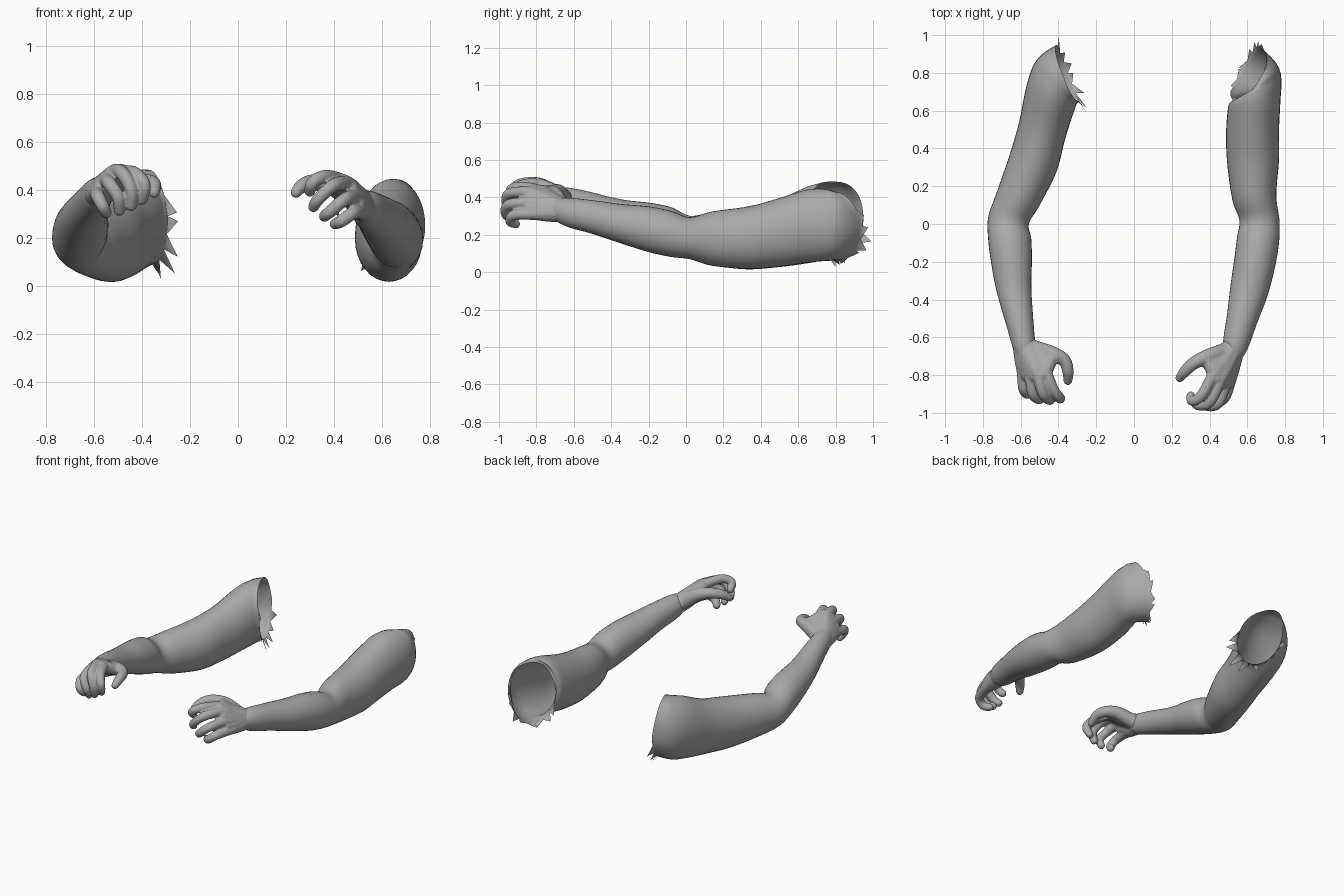
import bpy, bmesh, math, random
from mathutils import Vector

if "Cube" in bpy.data.objects:
    bpy.data.objects.remove(bpy.data.objects["Cube"])

random.seed(4)
skin = bpy.data.materials.new("grey_skin")
skin.diffuse_color = (0.4, 0.4, 0.4, 1)
skin.use_nodes = True
skin.node_tree.nodes["Principled BSDF"].inputs["Base Color"].default_value = skin.diffuse_color
N = 32


def spline(rows, steps):
    """Catmull-Rom interpolation through rows of numbers."""
    out = []
    for i in range(len(rows) - 1):
        p0, p1, p2, p3 = (rows[max(0, min(len(rows) - 1, i + k))] for k in (-1, 0, 1, 2))
        for s in range(steps):
            t = s / steps
            out.append([0.5 * (2 * b + (c - a) * t + (2 * a - 5 * b + 4 * c - d) * t * t
                               + (3 * b - a - 3 * c + d) * t ** 3)
                        for a, b, c, d in zip(p0, p1, p2, p3)])
    return out + [list(rows[-1])]


def finish(bm, name):
    bmesh.ops.recalc_face_normals(bm, faces=bm.faces)
    me = bpy.data.meshes.new(name)
    bm.to_mesh(me)
    bm.free()
    ob = bpy.data.objects.new(name, me)
    bpy.context.collection.objects.link(ob)
    me.materials.append(skin)
    for p in me.polygons:
        p.use_smooth = True
    return ob


def bridge(bm, rings):
    for r, s in zip(rings, rings[1:]):
        for i in range(len(r)):
            j = (i + 1) % len(r)
            bm.faces.new((r[i], r[j], s[j], s[i]))


def power(v, e):
    return math.copysign(abs(v) ** e, v)


def arm(name, rows, top_shear, low_shear, first_jag, jag_size):
    """Sleeve of rings (x, y, z, half width, half height, heading), open and torn at the shoulder."""
    bm = bmesh.new()
    rings, table = [], spline(rows, 5)
    for n, (x, y, z, a, b, h) in enumerate(table):
        h = math.radians(h)
        side = Vector((math.cos(h), -math.sin(h), 0))
        ahead = Vector((math.sin(h), math.cos(h), 0))
        lean = max(0, 1 - (len(table) - 1 - n) / 6)
        ring = []
        for i in range(N):
            t = 2 * math.pi * i / N
            e = 1 - 0.2 * lean if math.sin(t) > 0 else 1
            up = b * power(math.sin(t), e)
            shear = -up * lean * (top_shear if up > 0 else low_shear)
            ring.append(bm.verts.new(Vector((x, y, z + up)) + side * a * power(math.cos(t), e)
                                     + ahead * shear))
        rings.append(ring)
    bridge(bm, rings)
    # torn flaps along the lower rim
    rim, centre = rings[-1], Vector(table[-1][:3])
    for k in range(first_jag, first_jag + 16, 2):
        v = [rim[(k + m) % N] for m in range(3)]
        out = (v[1].co - centre).normalized()
        tip = v[random.choice((0, 1, 2))].co + (ahead * random.uniform(.02, .05)
                                                + out * random.uniform(.03, .10)) * jag_size
        tip.z = max(tip.z, 0.0)
        tip.y = min(tip.y, 0.99)
        tip.x = min(tip.x, -.25) if tip.x < 0 else max(tip.x, .51)
        bm.faces.new((v[0], v[1], v[2], bm.verts.new(tip)))
    return finish(bm, name)


def tube(bm, rows):
    """Closed round tube through rows of (x, y, z, radius)."""
    pts = spline(rows, 5)
    pos = [Vector(p[:3]) for p in pts]
    rings = []
    for i, p in enumerate(pos):
        d = (pos[min(i + 1, len(pos) - 1)] - pos[max(i - 1, 0)]).normalized()
        u = d.cross(Vector((0.3, 0.2, 1))).normalized()
        w = d.cross(u)
        rings.append([bm.verts.new(p + (u * math.cos(t) + w * math.sin(t)) * pts[i][3])
                      for t in (2 * math.pi * k / 12 for k in range(12))])
    bridge(bm, rings)
    bm.faces.new(rings[0])
    bm.faces.new(rings[-1])
    # rounded ends
    for end in (0, -1):
        s = bmesh.ops.create_uvsphere(bm, u_segments=12, v_segments=8, radius=pts[end][3])
        bmesh.ops.translate(bm, verts=s["verts"], vec=pos[end])


def hand(name, wrist, fingers, thumb):
    bm = bmesh.new()
    w = Vector(wrist)
    knuckles = [Vector(f[0]) for f in fingers]
    for f, k in zip(fingers, knuckles):
        radii = (.033, .029, .027, .024)
        tube(bm, [(*w.lerp(k, .1), .058), (*w.lerp(k, .6), .046)] + [(*p, r) for p, r in zip(f, radii)])
    # palm filling between neighbouring fingers
    for k, l in zip(knuckles, knuckles[1:]):
        m = w.lerp((k + l) / 2, 1.02)
        tube(bm, [(*w, .056), (*w.lerp(m, .6), .047), (*m, .034)])
    # thumb with the fleshy web towards the first knuckle
    tube(bm, [(*w, .05)] + [(*p, r) for p, r in zip(thumb, (.047, .042, .035, .031, .024))])
    base, joint = Vector(thumb[1]), Vector(thumb[2])
    for t, r in ((.25, .040), (.5, .039), (.75, .039)):
        tip = base.lerp(joint, .3).lerp(knuckles[0], t)
        tube(bm, [(*w, .046), (*w.lerp(tip, .6), .044), (*w.lerp(tip, .95), r)])
    ob = finish(bm, name)
    # fuse palm and fingers into one skin
    m = ob.modifiers.new("fuse", 'REMESH')
    m.mode = 'VOXEL'
    m.voxel_size = 0.006
    m.use_smooth_shade = True
    m = ob.modifiers.new("soften", 'SMOOTH')
    m.factor = 0.5
    m.iterations = 7


# arms, wrist to shoulder
arm("left_arm", [
    (-.565, -.74, .41, .03, .03, -7),
    (-.58, -.66, .388, .058, .066, -7), (-.60, -.55, .36, .070, .078, -7),
    (-.635, -.35, .30, .092, .09, -7), (-.648, -.20, .26, .108, .112, -5),
    (-.658, -.08, .225, .114, .123, 0), (-.664, .02, .187, .109, .115, 10),
    (-.615, .13, .18, .118, .14, 18), (-.535, .32, .183, .132, .167, 20),
    (-.485, .50, .21, .130, .182, 20), (-.445, .66, .255, .145, .205, 32),
    (-.41, .75, .275, .160, .207, 50), (-.35, .80, .290, .160, .195, 69)], .15, 0, 18, 1.0)
arm("right_arm", [
    (.515, -.74, .34, .03, .03, 15),
    (.535, -.65, .323, .066, .074, 15), (.573, -.50, .295, .083, .09, 15),
    (.61, -.35, .26, .102, .105, 13), (.64, -.20, .23, .110, .122, 10),
    (.657, -.08, .205, .112, .123, 5), (.664, .02, .182, .106, .112, 0),
    (.637, .14, .18, .117, .145, -6), (.63, .34, .185, .138, .168, -2),
    (.628, .50, .213, .140, .184, 0), (.637, .64, .245, .140, .195, -8),
    (.645, .74, .253, .150, .193, -35), (.585, .81, .248, .151, .185, -61)], .5, .08, 18, .5)

# hands, knuckle to fingertip
hand("left_hand", (-.585, -.635, .383), [
    [(-.465, -.79, .47), (-.425, -.88, .465), (-.39, -.925, .42), (-.40, -.905, .36)],
    [(-.51, -.80, .477), (-.48, -.90, .467), (-.445, -.932, .40), (-.445, -.915, .335)],
    [(-.55, -.80, .44), (-.535, -.90, .425), (-.50, -.928, .37), (-.495, -.905, .315)],
    [(-.588, -.79, .385), (-.585, -.87, .375), (-.565, -.90, .335), (-.55, -.88, .305)]],
    [(-.53, -.66, .40), (-.44, -.685, .43), (-.37, -.72, .43), (-.35, -.78, .42), (-.35, -.83, .39)])
hand("right_hand", (.533, -.64, .323), [
    [(.42, -.80, .44), (.36, -.905, .455), (.31, -.94, .43), (.30, -.91, .395)],
    [(.455, -.83, .425), (.40, -.945, .42), (.338, -.96, .365), (.315, -.93, .33)],
    [(.487, -.84, .37), (.445, -.95, .36), (.385, -.963, .31), (.36, -.93, .29)],
    [(.51, -.825, .312), (.48, -.92, .305), (.435, -.94, .272), (.405, -.91, .258)]],
    [(.48, -.675, .36), (.40, -.70, .415), (.32, -.735, .432), (.27, -.78, .418), (.242, -.815, .39)])
